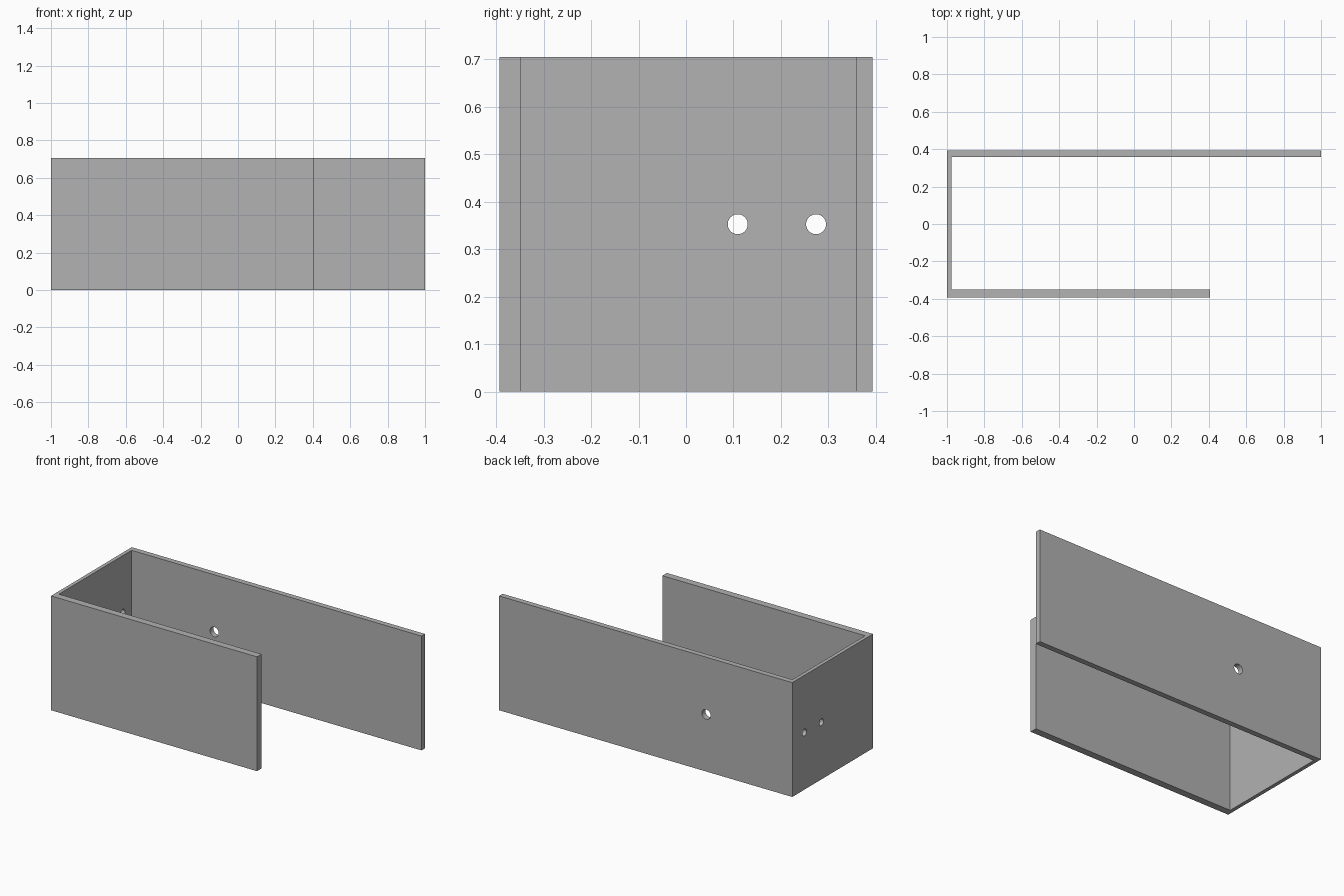
import bpy
import bmesh
from math import pi

if "Cube" in bpy.data.objects:
    bpy.data.objects.remove(bpy.data.objects["Cube"], do_unlink=True)

HEIGHT = 0.705
MID = HEIGHT / 2

grey = bpy.data.materials.new("plain grey")
grey.use_nodes = True
grey.diffuse_color = (0.445, 0.445, 0.445, 1)
grey.node_tree.nodes["Principled BSDF"].inputs["Base Color"].default_value = grey.diffuse_color

# Bracket: U-shaped plan with one short and one long arm, pulled up to height
plan = [(-1, -0.393), (0.405, -0.393), (0.405, -0.349), (-0.977, -0.349),
        (-0.977, 0.359), (1, 0.359), (1, 0.393), (-1, 0.393)]
bm = bmesh.new()
base = bm.faces.new([bm.verts.new((x, y, 0)) for x, y in plan])
top = bmesh.ops.extrude_face_region(bm, geom=[base])["geom"]
bmesh.ops.translate(bm, vec=(0, 0, HEIGHT),
                    verts=[v for v in top if isinstance(v, bmesh.types.BMVert)])
bmesh.ops.recalc_face_normals(bm, faces=bm.faces)
mesh = bpy.data.meshes.new("bracket")
bm.to_mesh(mesh)
bm.free()
mesh.materials.append(grey)
bracket = bpy.data.objects.new("bracket", mesh)
bpy.context.collection.objects.link(bracket)


def drill(location, rotation, radius):
    """Cut a round hole through a wall, then discard the cutter."""
    bpy.ops.mesh.primitive_cylinder_add(vertices=40, radius=radius, depth=0.2,
                                        location=location, rotation=rotation)
    cutter = bpy.context.object
    cutter.name = "hole_cutter"
    cutter.hide_render = True
    cutter.data.materials.append(grey)
    mod = bracket.modifiers.new("hole", 'BOOLEAN')
    mod.operation = 'DIFFERENCE'
    mod.solver = 'EXACT'
    mod.object = cutter
    bpy.context.view_layer.objects.active = bracket
    bpy.ops.object.modifier_apply(modifier=mod.name)
    bpy.data.objects.remove(cutter, do_unlink=True)


# Two small holes in the end wall, one larger hole in the long arm
for y in (0.109, 0.274):
    drill((-1, y, MID), (0, pi / 2, 0), 0.021)
drill((-0.413, 0.376, MID), (pi / 2, 0, 0), 0.03)

# Smooth hole walls, sharp plate edges
bpy.ops.object.select_all(action='DESELECT')
bracket.select_set(True)
bpy.context.view_layer.objects.active = bracket
bpy.ops.object.shade_smooth_by_angle(angle=pi / 6)
